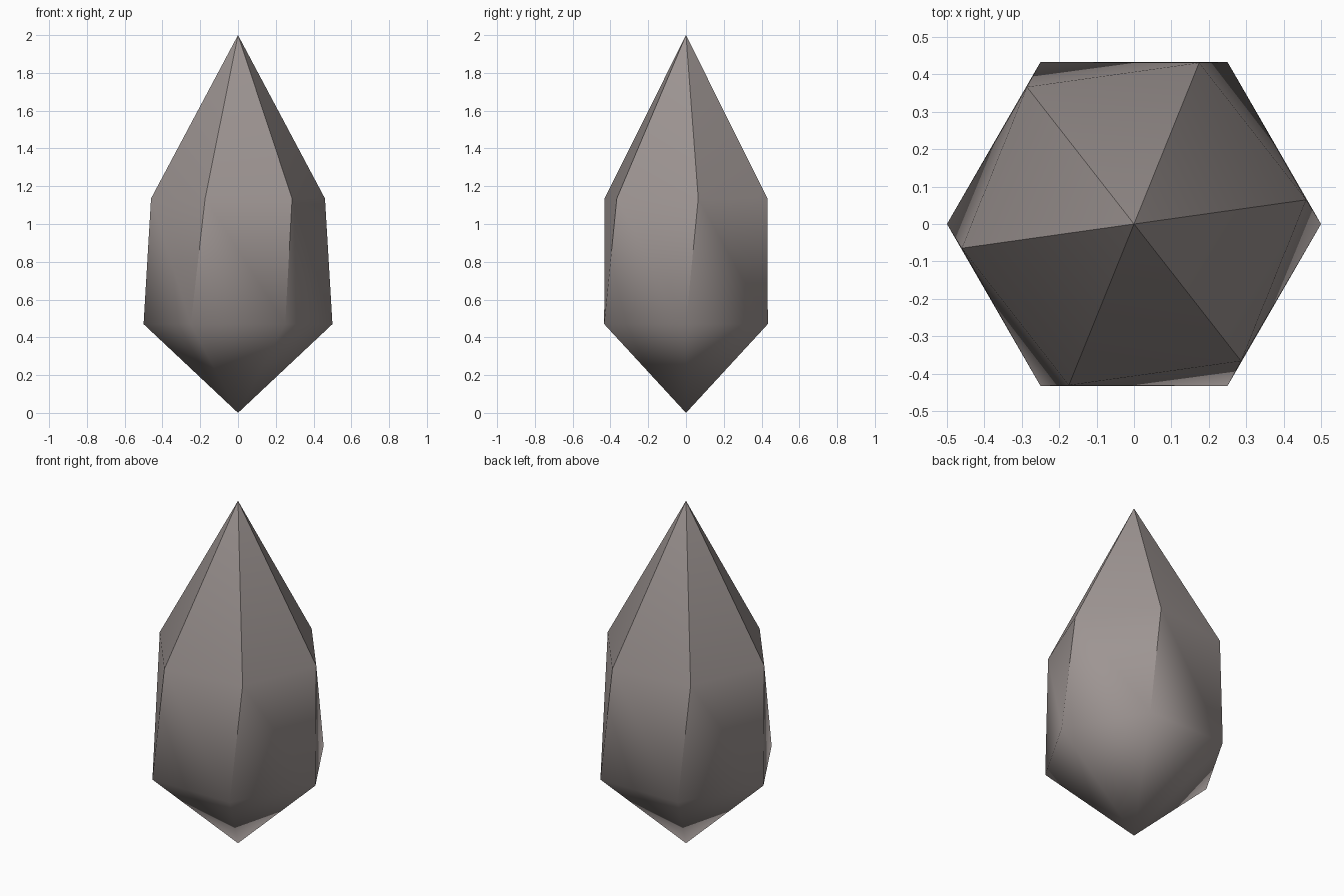
import bpy, bmesh, math

if "Cube" in bpy.data.objects:
    bpy.data.objects.remove(bpy.data.objects["Cube"])

SIDES = 6


def ring(bm, radius, z, turn):
    """Regular ring of vertices around the z axis."""
    return [bm.verts.new((radius * math.cos(turn + math.tau * i / SIDES),
                          radius * math.sin(turn + math.tau * i / SIDES), z))
            for i in range(SIDES)]


bm = bmesh.new()
tip_low = bm.verts.new((0, 0, 0))
tip_high = bm.verts.new((0, 0, 2))
low = ring(bm, 0.5, 0.47, 0)
high = ring(bm, 0.465, 1.135, math.radians(8))  # upper girdle is twisted slightly

for i in range(SIDES):
    j = (i + 1) % SIDES
    bm.faces.new((tip_low, low[j], low[i]))        # lower point
    bm.faces.new((low[i], low[j], high[i]))        # twisted body facet
    bm.faces.new((low[j], high[j], high[i]))
    bm.faces.new((high[i], high[j], tip_high))     # upper point
bmesh.ops.recalc_face_normals(bm, faces=bm.faces)

mesh = bpy.data.meshes.new("crystal")
bm.to_mesh(mesh)
bm.free()

# warm grey stone
stone = bpy.data.materials.new("warm grey stone")
stone.diffuse_color = (0.34, 0.30, 0.29, 1)
stone.use_nodes = True
stone.node_tree.nodes["Principled BSDF"].inputs["Base Color"].default_value = stone.diffuse_color
mesh.materials.append(stone)

crystal = bpy.data.objects.new("crystal", mesh)
bpy.context.collection.objects.link(crystal)
bpy.context.view_layer.objects.active = crystal
crystal.select_set(True)

# sharp upright edges and upper point, soft lower point
bpy.ops.object.shade_smooth_by_angle(angle=math.radians(48))
